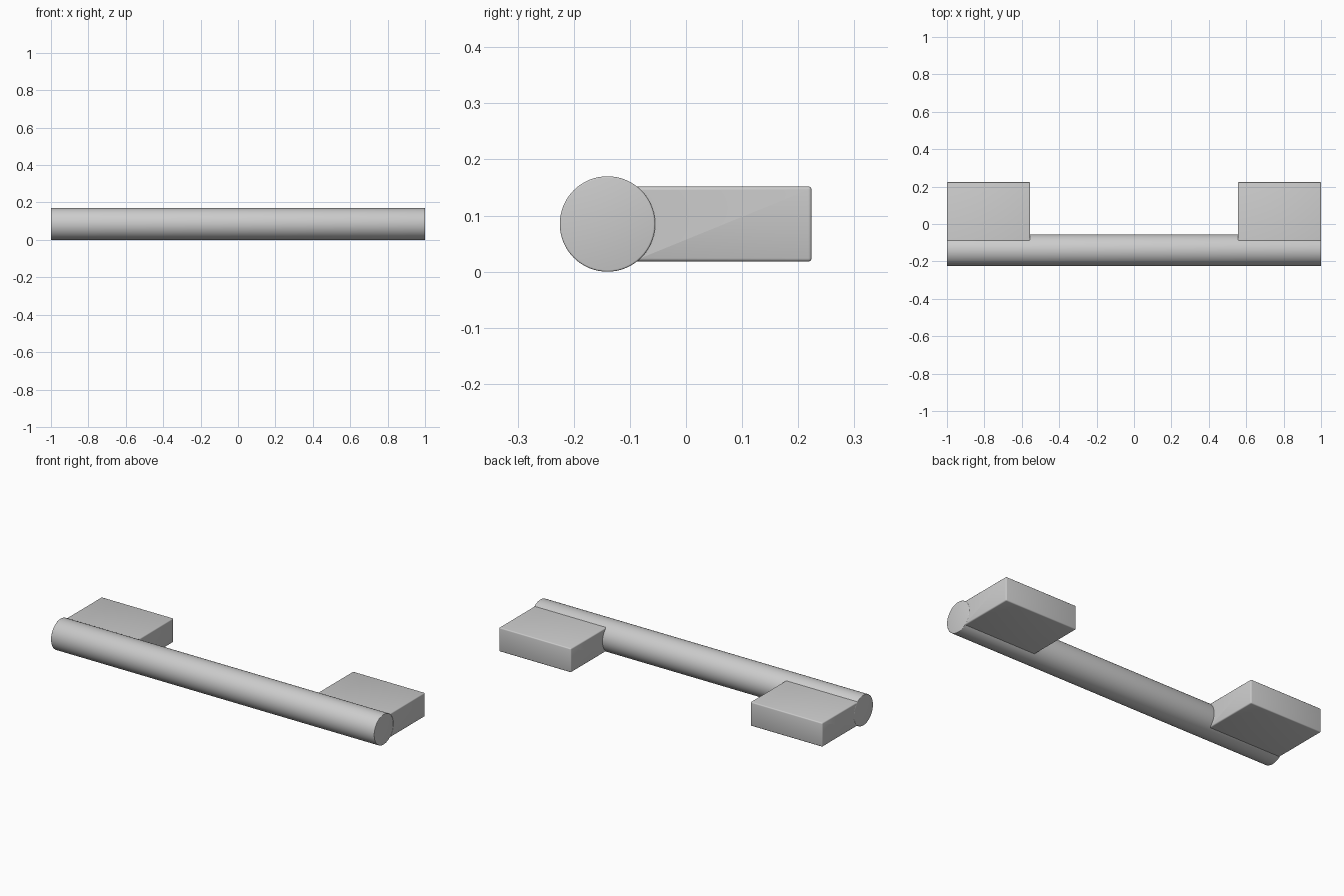
import bpy, bmesh
from math import sin, cos, asin, radians

if "Cube" in bpy.data.objects:
    bpy.data.objects.remove(bpy.data.objects["Cube"])

R, CY, CZ = 0.085, -0.14, 0.085      # bar radius and axis
X_IN, X_OUT = 0.555, 1.0             # mount extent along the bar
Y_BACK, HALF_H = 0.224, 0.067        # mount back face, half height


def finish(name, bm):
    bmesh.ops.recalc_face_normals(bm, faces=bm.faces[:])
    mesh = bpy.data.meshes.new(name)
    bm.to_mesh(mesh)
    bm.free()
    obj = bpy.data.objects.new(name, mesh)
    bpy.context.collection.objects.link(obj)
    bpy.ops.object.select_all(action='DESELECT')
    bpy.context.view_layer.objects.active = obj
    obj.select_set(True)
    bpy.ops.object.shade_smooth_by_angle(angle=radians(35))
    return obj


def extruded(profile, x0, x1):
    bm = bmesh.new()
    face = bm.faces.new([bm.verts.new((x0, y, z)) for y, z in profile])
    ext = bmesh.ops.extrude_face_region(bm, geom=[face], use_keep_orig=True)
    for v in ext['geom']:
        if isinstance(v, bmesh.types.BMVert):
            v.co.x = x1
    return bm


def soften(bm, edges, size):
    bmesh.ops.bevel(bm, geom=edges, offset=size, segments=3, profile=0.5,
                    affect='EDGES')


def arc(a0, a1, n):
    return [(CY + R * cos(a0 + (a1 - a0) * i / n),
             CZ + R * sin(a0 + (a1 - a0) * i / n)) for i in range(n + 1)]


# Round grip bar with slightly softened ends
bm = extruded(arc(0, radians(360), 64)[:-1], -1, 1)
soften(bm, [e for e in bm.edges
            if abs(e.verts[0].co.x - e.verts[1].co.x) < 1e-6], 0.003)
finish("grip_bar", bm)

# Mounting block, its front hollowed to fit the bar, mirrored to the other end
t = asin(HALF_H / R)
bm = extruded(arc(t, -t, 16) + [(Y_BACK, CZ - HALF_H), (Y_BACK, CZ + HALF_H)],
              X_IN, X_OUT)
soften(bm, [e for e in bm.edges
            if max(v.co.y for v in e.verts) > Y_BACK - 1e-4], 0.006)
block = finish("mounting_block", bm)
block.modifiers.new("mirror", 'MIRROR').use_mirror_merge = False
